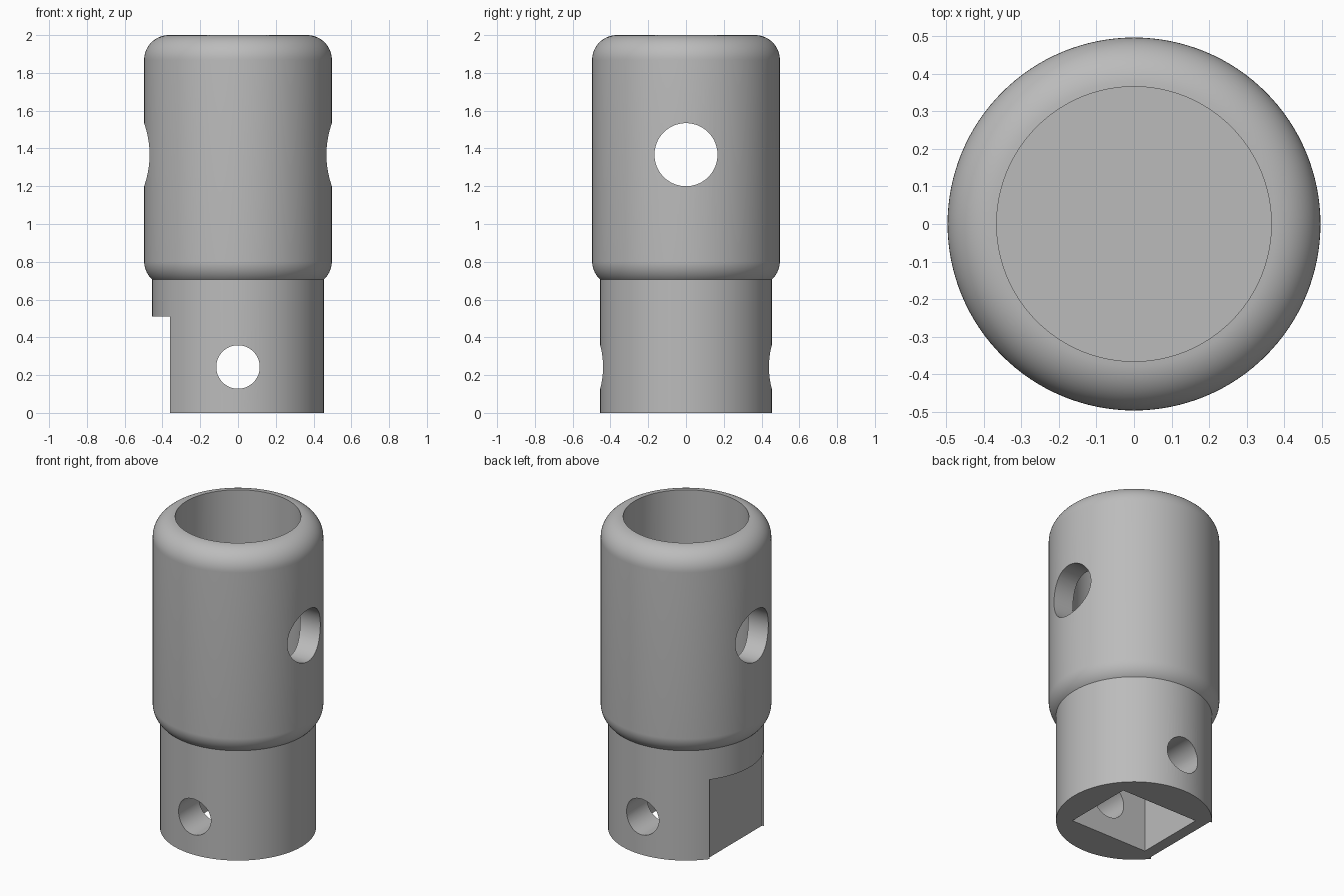
import bpy
import bmesh
from math import pi, cos, sin, acos, radians
from mathutils import Matrix, Vector

cube = bpy.data.objects.get("Cube")
if cube:
    bpy.data.objects.remove(cube, do_unlink=True)

SEGMENTS = 128
BODY_R, NECK_R, BORE_R = 0.497, 0.454, 0.366
FILLET = BODY_R - BORE_R
HEIGHT, BORE_FLOOR, LOW_CENTRE = 2.0, 0.7, 0.803

grey = bpy.data.materials.new("steel grey")
grey.use_nodes = True
colour = (0.5, 0.5, 0.5, 1)
grey.diffuse_color = colour
grey.node_tree.nodes["Principled BSDF"].inputs["Base Color"].default_value = colour


def make_object(name, bm):
    bmesh.ops.recalc_face_normals(bm, faces=bm.faces)
    mesh = bpy.data.meshes.new(name)
    bm.to_mesh(mesh)
    bm.free()
    mesh.materials.append(grey)
    obj = bpy.data.objects.new(name, mesh)
    bpy.context.collection.objects.link(obj)
    return obj


def arc(centre_z, start, end, steps=14):
    angles = [start + (end - start) * i / steps for i in range(steps + 1)]
    return [(BORE_R + FILLET * cos(a), centre_z + FILLET * sin(a)) for a in angles]


def lathe(name, profile):
    bm = bmesh.new()
    rings = []
    for r, z in profile:
        rings.append([bm.verts.new((r * cos(2 * pi * i / SEGMENTS),
                                    r * sin(2 * pi * i / SEGMENTS), z))
                      for i in range(SEGMENTS)])
    for low, high in zip(rings, rings[1:]):
        for i in range(SEGMENTS):
            j = (i + 1) % SEGMENTS
            bm.faces.new((low[i], low[j], high[j], high[i]))
    bm.faces.new(rings[0])
    bm.faces.new(rings[-1])
    return make_object(name, bm)


def box_cutter(name, low, high):
    bm = bmesh.new()
    low, high = Vector(low), Vector(high)
    size = Matrix.Diagonal((*(high - low), 1))
    bmesh.ops.create_cube(bm, size=1, matrix=Matrix.Translation((low + high) / 2) @ size)
    return make_object(name, bm)


def pin_cutter(name, radius, z, axis):
    bm = bmesh.new()
    matrix = Matrix.Translation((0, 0, z)) @ Matrix.Rotation(radians(90), 4, axis)
    bmesh.ops.create_cone(bm, cap_ends=True, segments=64, radius1=radius,
                          radius2=radius, depth=3, matrix=matrix)
    return make_object(name, bm)


# Stepped sleeve: neck, rounded shoulders and blind round bore
profile = [(NECK_R, 0)]
profile += arc(LOW_CENTRE, -acos((NECK_R - BORE_R) / FILLET), 0)
profile += arc(HEIGHT - FILLET, 0, pi / 2)
profile += [(BORE_R, BORE_FLOOR)]
sleeve = lathe("coupling_sleeve", profile)

# Cross holes, rectangular socket and the shallow side pocket
cutters = [
    pin_cutter("upper_cross_hole", 0.167, 1.367, 'Y'),
    pin_cutter("lower_cross_hole", 0.115, 0.243, 'X'),
    box_cutter("bottom_socket", (-0.275, -0.23, -0.2), (0.275, 0.23, 0.51)),
    box_cutter("side_pocket", (-0.8, -0.276, -0.2), (-0.347, 0.276, 0.51)),
]
bpy.ops.object.select_all(action='DESELECT')
bpy.context.view_layer.objects.active = sleeve
sleeve.select_set(True)
for cutter in cutters:
    cutter.hide_render = True
    cut = sleeve.modifiers.new(cutter.name, 'BOOLEAN')
    cut.operation = 'DIFFERENCE'
    cut.solver = 'EXACT'
    cut.object = cutter
    bpy.ops.object.modifier_apply(modifier=cut.name)
    bpy.data.objects.remove(cutter, do_unlink=True)

bpy.ops.object.shade_smooth_by_angle(angle=radians(30))
